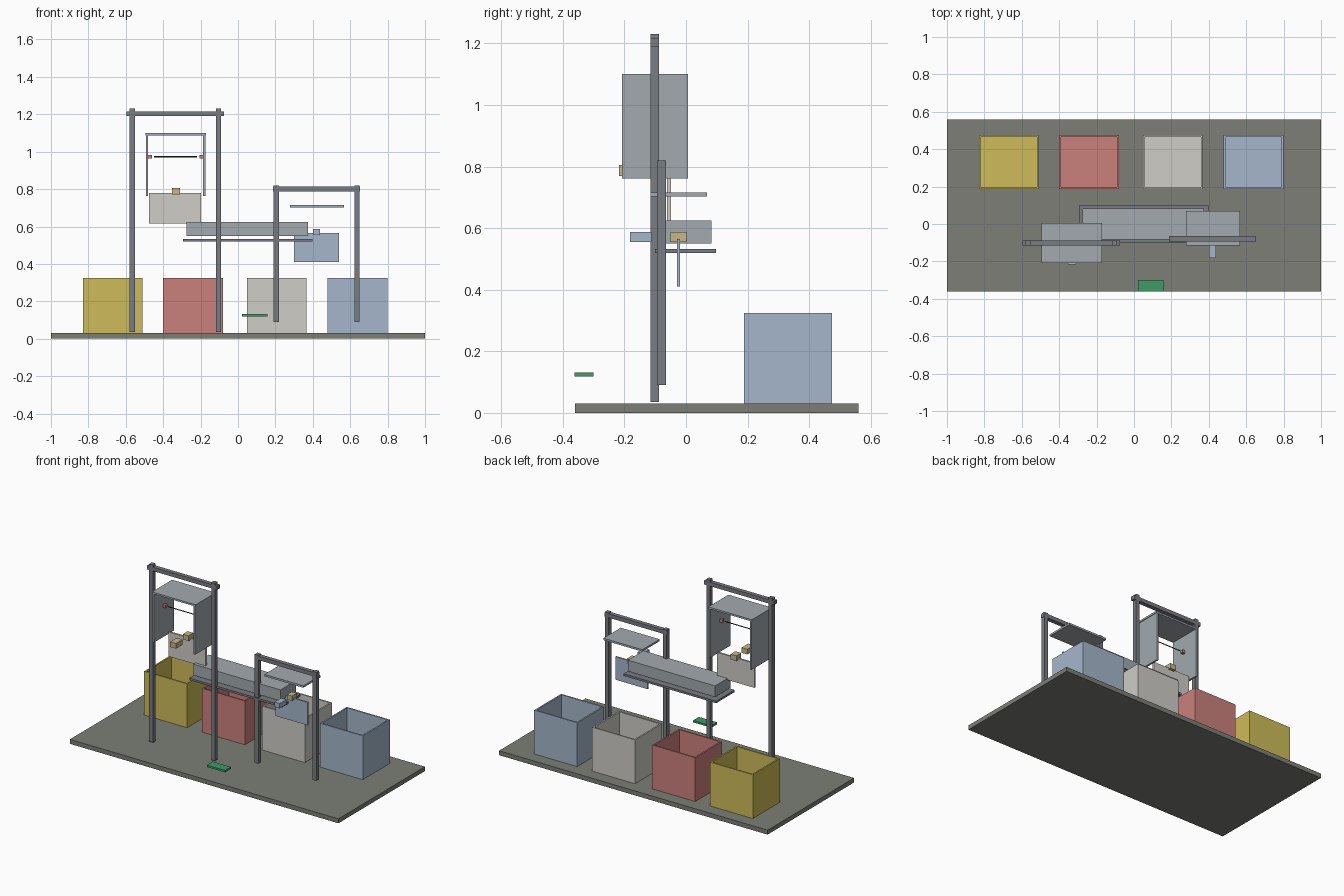
import bpy, bmesh
from mathutils import Matrix, Vector

if "Cube" in bpy.data.objects:
    bpy.data.objects.remove(bpy.data.objects["Cube"])

mats = {}
COLORS = {
    "slate": (0.20, 0.21, 0.18, 1), "steel": (0.19, 0.20, 0.22, 1),
    "sheet": (0.36, 0.40, 0.42, 1), "yellow": (0.62, 0.50, 0.10, 1),
    "red": (0.60, 0.22, 0.20, 1), "white": (0.62, 0.61, 0.57, 1),
    "blue": (0.38, 0.47, 0.60, 1), "beige": (0.58, 0.47, 0.25, 1),
    "green": (0.05, 0.32, 0.14, 1), "dark": (0.03, 0.03, 0.03, 1),
}


def finish(name, bm, color):
    if color not in mats:
        mats[color] = bpy.data.materials.new(color)
        mats[color].diffuse_color = COLORS[color]
    mesh = bpy.data.meshes.new(name)
    bm.to_mesh(mesh)
    bm.free()
    mesh.materials.append(mats[color])
    obj = bpy.data.objects.new(name, mesh)
    bpy.context.collection.objects.link(obj)
    return obj


def box_bm(x, y, z):
    bm = bmesh.new()
    size = (x[1] - x[0], y[1] - y[0], z[1] - z[0])
    mid = (sum(x) / 2, sum(y) / 2, sum(z) / 2)
    bmesh.ops.create_cube(bm, size=1, matrix=Matrix.Translation(mid) @ Matrix.Diagonal((*size, 1)))
    return bm


def box(name, x, y, z, color="steel"):
    return finish(name, box_bm(x, y, z), color)


def bin_box(name, x, y, z, wall, color):
    """Open-topped bin: inset the top face and push the inside down."""
    bm = box_bm(x, y, z)
    top = max(bm.faces, key=lambda f: f.calc_center_median().z)
    bmesh.ops.inset_region(bm, faces=[top], thickness=wall)
    ext = bmesh.ops.extrude_discrete_faces(bm, faces=[top])
    bmesh.ops.translate(bm, verts=ext["faces"][0].verts, vec=Vector((0, 0, z[0] + wall - z[1])))
    finish(name, bm, color)


def gantry(side, cx, half, y, z0, z1, post, beam_half, beam_z):
    for tag, s in (("left", -1), ("right", 1)):
        px = cx + s * half
        box(f"{side}_gantry_{tag}_post", (px - post / 2, px + post / 2), y, (z0, z1))
    box(f"{side}_gantry_beam", (cx - beam_half, cx + beam_half), y, beam_z)


# Base and sorting bins
box("base_plate", (-1, 1), (-0.36, 0.56), (0, 0.03), "slate")
for color, cx in (("yellow", -0.67), ("red", -0.241), ("white", 0.207), ("blue", 0.638)):
    bin_box(f"{color}_bin", (cx - 0.16, cx + 0.16), (0.188, 0.475), (0.03, 0.325), 0.014, color)

# Gantry frames
gantry("tall", -0.335, 0.231, (-0.116, -0.087), 0.035, 1.23, 0.028, 0.26, (1.19, 1.216))
gantry("short", 0.42, 0.216, (-0.094, -0.065), 0.09, 0.82, 0.028, 0.232, (0.788, 0.814))

# Hood under the tall gantry
hy = (-0.208, 0.006)
box("hood_top", (-0.495, -0.17), hy, (1.088, 1.10), "sheet")
box("hood_left_side", (-0.493, -0.481), hy, (0.762, 1.09), "sheet")
box("hood_right_side", (-0.186, -0.174), hy, (0.762, 1.09), "sheet")

# Sensor pair and beam inside the hood
for tag, cx in (("left", -0.47), ("right", -0.195)):
    box(f"sensor_{tag}", (cx - 0.01, cx + 0.01), (-0.113, -0.093), (0.963, 0.983), "red")
bm = bmesh.new()
bmesh.ops.create_cone(bm, cap_ends=True, segments=12, radius1=0.003, radius2=0.003, depth=0.23,
                      matrix=Matrix.Translation((-0.333, -0.103, 0.973)) @ Matrix.Rotation(1.5707963, 4, 'Y'))
finish("sensor_beam", bm, "dark")

# Upper gate with its actuators
box("upper_gate", (-0.475, -0.198), (-0.061, -0.049), (0.615, 0.78), "white")
box("upper_hinge_block", (-0.354, -0.311), (-0.082, -0.03), (0.77, 0.805), "beige")
box("upper_motor", (-0.354, -0.311), (-0.217, -0.147), (0.77, 0.805), "beige")

# Lower gate, deflector plate and actuators
box("lower_top_plate", (0.277, 0.567), (-0.115, 0.069), (0.703, 0.716), "sheet")
box("lower_gate", (0.30, 0.54), (-0.03, -0.02), (0.41, 0.565), "blue")
box("lower_hinge_block", (0.40, 0.438), (-0.051, 0.001), (0.555, 0.588), "beige")
box("lower_motor", (0.40, 0.438), (-0.182, -0.112), (0.555, 0.588), "blue")

# Middle chamber and support tray
box("chamber", (-0.275, 0.375), (-0.083, 0.083), (0.55, 0.625), "sheet")
box("support_tray", (-0.293, 0.397), (-0.10, 0.098), (0.519, 0.533), "steel")

# Control board
box("control_board", (0.021, 0.157), (-0.362, -0.30), (0.118, 0.131), "green")

for m in bpy.data.materials:
    if m.users and not m.is_grease_pencil:
        m.use_nodes = True
        m.node_tree.nodes["Principled BSDF"].inputs["Base Color"].default_value = m.diffuse_color
